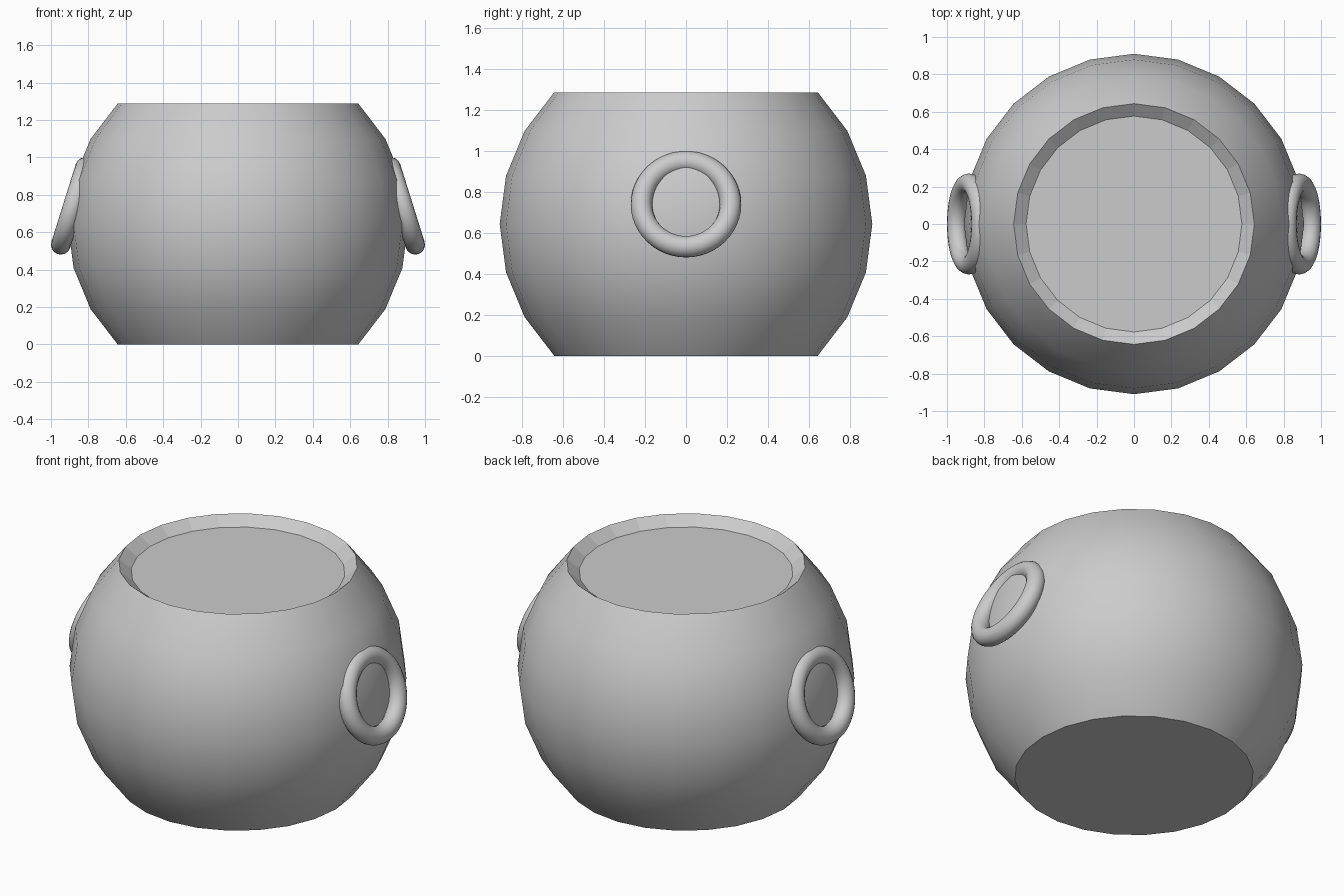
import bpy, bmesh, math

cube = bpy.data.objects.get("Cube")
if cube:
    bpy.data.objects.remove(cube, do_unlink=True)

SIDES = 24
RADIUS = 0.91
WALL = 0.09
MID_Z = RADIUS * math.sin(math.radians(45))

grey = bpy.data.materials.new("plain_grey")
grey.use_nodes = True
grey.diffuse_color = (0.6, 0.6, 0.6, 1)
grey.node_tree.nodes["Principled BSDF"].inputs["Base Color"].default_value = (0.6, 0.6, 0.6, 1)


def smooth(obj):
    bpy.ops.object.select_all(action="DESELECT")
    obj.select_set(True)
    bpy.context.view_layer.objects.active = obj
    bpy.ops.object.shade_smooth_by_angle(angle=math.radians(30))


def lathe(name, profile):
    """Revolve (radius, z) points; both ends of the profile are capped."""
    bm = bmesh.new()
    rings = []
    for r, z in profile:
        angles = [math.tau * i / SIDES for i in range(SIDES)]
        rings.append([bm.verts.new((r * math.cos(a), r * math.sin(a), z)) for a in angles])
    for low, high in zip(rings, rings[1:]):
        for i in range(SIDES):
            j = (i + 1) % SIDES
            bm.faces.new((low[i], low[j], high[j], high[i]))
    bm.faces.new(rings[0][::-1])
    if len(rings) > 1:
        bm.faces.new(rings[-1])
    mesh = bpy.data.meshes.new(name)
    bm.to_mesh(mesh)
    bm.free()
    mesh.materials.append(grey)
    obj = bpy.data.objects.new(name, mesh)
    bpy.context.collection.objects.link(obj)
    return obj


def arc(radius, degrees):
    return [(radius * math.cos(math.radians(d)), MID_Z + radius * math.sin(math.radians(d)))
            for d in degrees]


# Round bowl: outer wall, bevelled rim sloping inwards, then inner wall and floor
outer = arc(RADIUS, range(-45, 46, 15))
slope = math.radians(37.5)
rim_r, rim_z = outer[-1]
inner_rim = (rim_r - WALL * math.cos(slope), rim_z - WALL * math.sin(slope))
inner = arc(RADIUS - WALL, range(30, -46, -15))
bowl = lathe("bowl", outer + [inner_rim] + inner)
smooth(bowl)

# The rim keeps flat facets
for face in bowl.data.polygons:
    if face.center.z > inner_rim[1] and face.normal.z > 0.7:
        face.use_smooth = False

# Level surface of the contents, just below the rim
contents = lathe("contents_surface", [(inner_rim[0] + 0.005, inner_rim[1] + 0.004)])
contents.data.flip_normals()

# Ring handles, leaning inwards at the top
lean = math.radians(17.4)
for name, side in (("left_handle", 1), ("right_handle", -1)):
    bpy.ops.mesh.primitive_torus_add(
        major_radius=0.2175, minor_radius=0.0525, major_segments=48, minor_segments=16,
        location=(side * 0.8825, 0, 0.74), rotation=(0, side * (math.pi / 2 - lean), 0))
    handle = bpy.context.object
    handle.name = name
    handle.data.materials.append(grey)
    smooth(handle)
